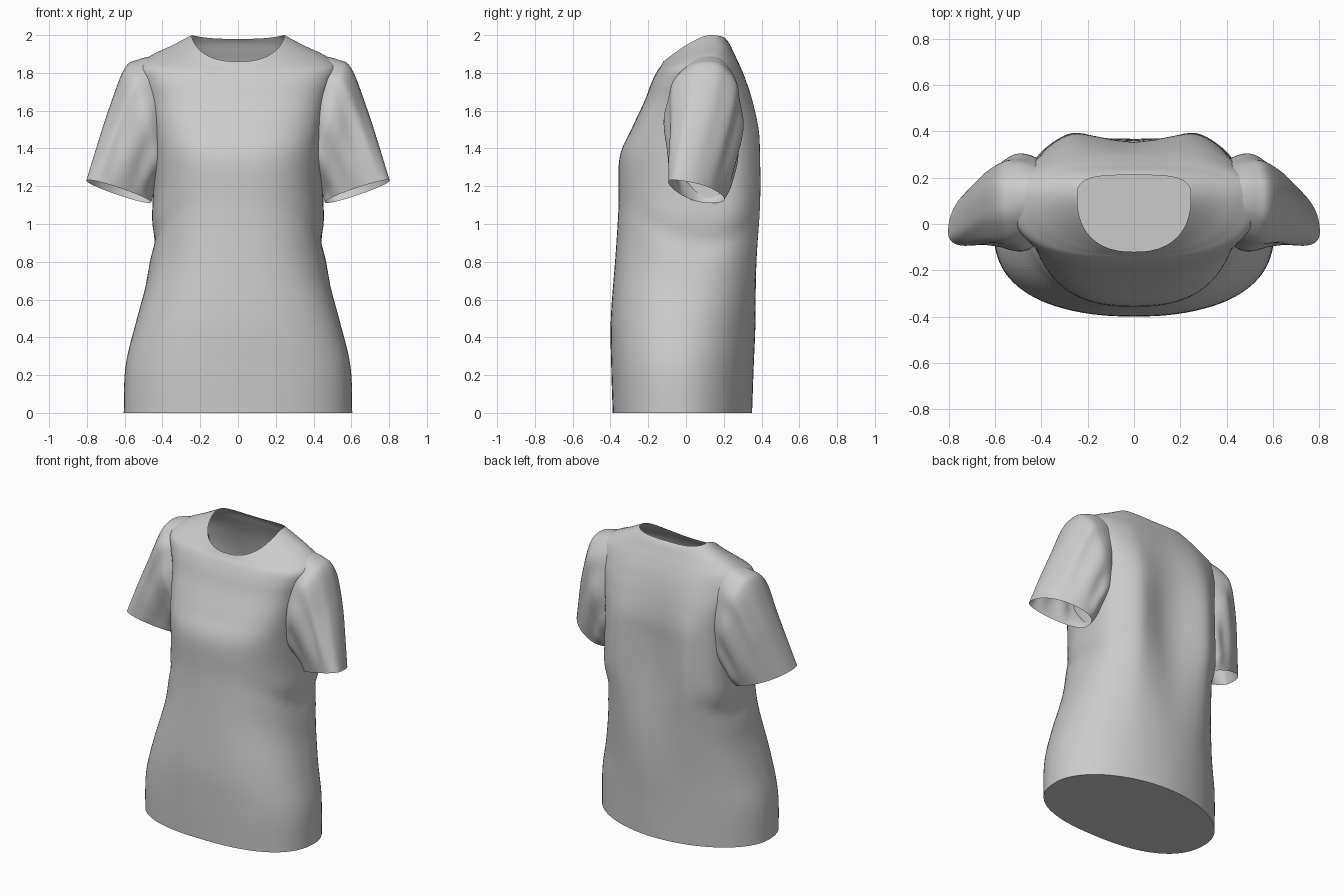
import bpy, bmesh
from math import sin, cos, pi, exp, copysign
from mathutils import Vector

if "Cube" in bpy.data.objects:
    bpy.data.objects.remove(bpy.data.objects["Cube"])

SEG = 96


def gauss(v, width):
    return exp(-(v / width) ** 2)


def spline(keys, steps):
    """Catmull-Rom interpolation through rows of numbers."""
    rows = []
    for i in range(len(keys) - 1):
        quad = [keys[max(0, min(len(keys) - 1, i + k))] for k in (-1, 0, 1, 2)]
        for s in range(steps):
            t = s / steps
            rows.append([0.5 * (2 * b + (c - a) * t + (2 * a - 5 * b + 4 * c - d) * t * t
                                + (3 * b - a - 3 * c + d) * t ** 3)
                         for a, b, c, d in zip(*quad)])
    return rows + [list(keys[-1])]


def loft(name, rings, cap=False, hole=None):
    """Skin a list of closed rings, optionally closing the first one and cutting holes."""
    bm = bmesh.new()
    vs = [[bm.verts.new(p) for p in ring] for ring in rings]
    n = len(vs[0])
    for a, b in zip(vs, vs[1:]):
        for j in range(n):
            k = (j + 1) % n
            bm.faces.new((a[j], a[k], b[k], b[j]))
    if cap:
        bm.faces.new(vs[0][::-1])
    bmesh.ops.recalc_face_normals(bm, faces=bm.faces)
    if hole:
        cut = [f for f in bm.faces if hole(f.calc_center_median())]
        bmesh.ops.delete(bm, geom=cut, context='FACES')
    mesh = bpy.data.meshes.new(name)
    bm.to_mesh(mesh)
    bm.free()
    obj = bpy.data.objects.new(name, mesh)
    bpy.context.collection.objects.link(obj)
    bpy.ops.object.select_all(action='DESELECT')
    obj.select_set(True)
    bpy.context.view_layer.objects.active = obj
    bpy.ops.object.shade_smooth_by_angle(angle=0.9)
    return obj


def torso_ring(row):
    zf, zs, zb, hx, yf, yb, yc, nf, nb = row
    ring = []
    for j in range(SEG):
        a = 2 * pi * j / SEG
        c, s = cos(a), sin(a)
        n, ye, ze, drop = (nf, yf, zf, 1.15) if s < 0 else (nb, yb, zb, 2)
        x = hx * copysign(abs(c) ** (2 / n), c)
        y = yc + (ye - yc) * abs(s) ** (2 / n)
        z = zs + (ze - zs) * abs(s) ** drop
        # back folds: central valley with a ridge on each side
        if s > 0:
            w = gauss(z - 1.2, 0.5) * min(1, s * 2)
            y += w * (0.02 * gauss(abs(x) - 0.27, 0.08) - 0.05 * gauss(x, 0.15))
        # draped fold hanging under each arm, pinched in front of it
        side = abs(c) ** 2
        sag = z - 0.98 - 1.2 * (y - 0.1) ** 2
        x += copysign(side * (0.012 * gauss(sag, 0.1) - 0.015 * gauss(sag + 0.17, 0.12)), x)
        ring.append((x, y, z))
    return ring


def armhole(p):
    return abs(p.x) > 0.38 and ((p.y - 0.11) / 0.13) ** 2 + ((p.z - 1.48) / 0.22) ** 2 < 1


# Torso: z front/side/back, half width, y front/back, y of widest point, roundness
torso_keys = [
    (0.00, 0.00, 0.00, 0.605, -0.388, 0.350, -0.03, 2.45, 1.95),
    (0.25, 0.25, 0.25, 0.595, -0.396, 0.360, -0.03, 2.45, 2.0),
    (0.50, 0.50, 0.50, 0.535, -0.398, 0.375, -0.01, 2.45, 2.15),
    (0.85, 0.85, 0.85, 0.443, -0.372, 0.390, 0.06, 2.5, 2.7),
    (1.10, 1.10, 1.10, 0.450, -0.357, 0.393, 0.13, 2.4, 3.0),
    (1.35, 1.35, 1.35, 0.445, -0.352, 0.392, 0.12, 2.6, 3.2),
    (1.50, 1.50, 1.50, 0.450, -0.290, 0.388, 0.10, 2.9, 3.2),
    (1.65, 1.65, 1.65, 0.475, -0.220, 0.358, 0.12, 3.0, 2.9),
    (1.75, 1.75, 1.77, 0.510, -0.182, 0.322, 0.12, 2.9, 2.5),
    (1.81, 1.835, 1.85, 0.530, -0.152, 0.288, 0.12, 2.7, 2.2),
    (1.835, 1.895, 1.91, 0.455, -0.134, 0.258, 0.12, 2.5, 2.2),
    (1.85, 1.945, 1.955, 0.350, -0.125, 0.235, 0.12, 2.4, 2.5),
    (1.86, 2.00, 1.98, 0.245, -0.120, 0.215, 0.12, 2.4, 3.0),
]
loft("shirt_body", [torso_ring(r) for r in spline(torso_keys, 6)], cap=True, hole=armhole)


def sleeve_ring(row, wrinkle, tilt):
    outer, inner = Vector(row[0:3]), Vector(row[3:6])
    yf, yb = row[6:8]
    mid, half = (outer + inner) / 2, (outer - inner) / 2
    ring = []
    for j in range(SEG):
        a = 2 * pi * j / SEG
        c, s = cos(a), sin(a)
        p = mid + half * copysign(abs(c) ** 0.9, c)
        p.y += ((yb if s > 0 else yf) - mid.y) * abs(s) ** 0.9
        # lengthwise folds, fading towards the hem and the shoulder top
        p.y += wrinkle * 0.008 * sin(9 * a) * abs(s)
        p.z -= 0.02 * tilt * s
        ring.append(p)
    return ring


# Sleeve: outer point, inner point, y front/back
sleeve_keys = [
    (0.42, 0.13, 1.895, 0.36, 0.12, 1.26, -0.05, 0.27),
    (0.525, 0.125, 1.872, 0.39, 0.12, 1.23, -0.105, 0.295),
    (0.60, 0.115, 1.825, 0.415, 0.12, 1.20, -0.110, 0.295),
    (0.68, 0.08, 1.62, 0.435, 0.12, 1.17, -0.095, 0.265),
    (0.745, 0.02, 1.42, 0.45, 0.11, 1.14, -0.085, 0.23),
    (0.803, -0.035, 1.23, 0.46, 0.08, 1.115, -0.075, 0.19),
]
rows = spline(sleeve_keys, 8)
last = len(rows) - 1
sleeves = loft("sleeves", [sleeve_ring(r, sin(pi * i / last), i / last) for i, r in enumerate(rows)])
mirror = sleeves.modifiers.new("mirror", 'MIRROR')
mirror.use_mirror_merge = False
